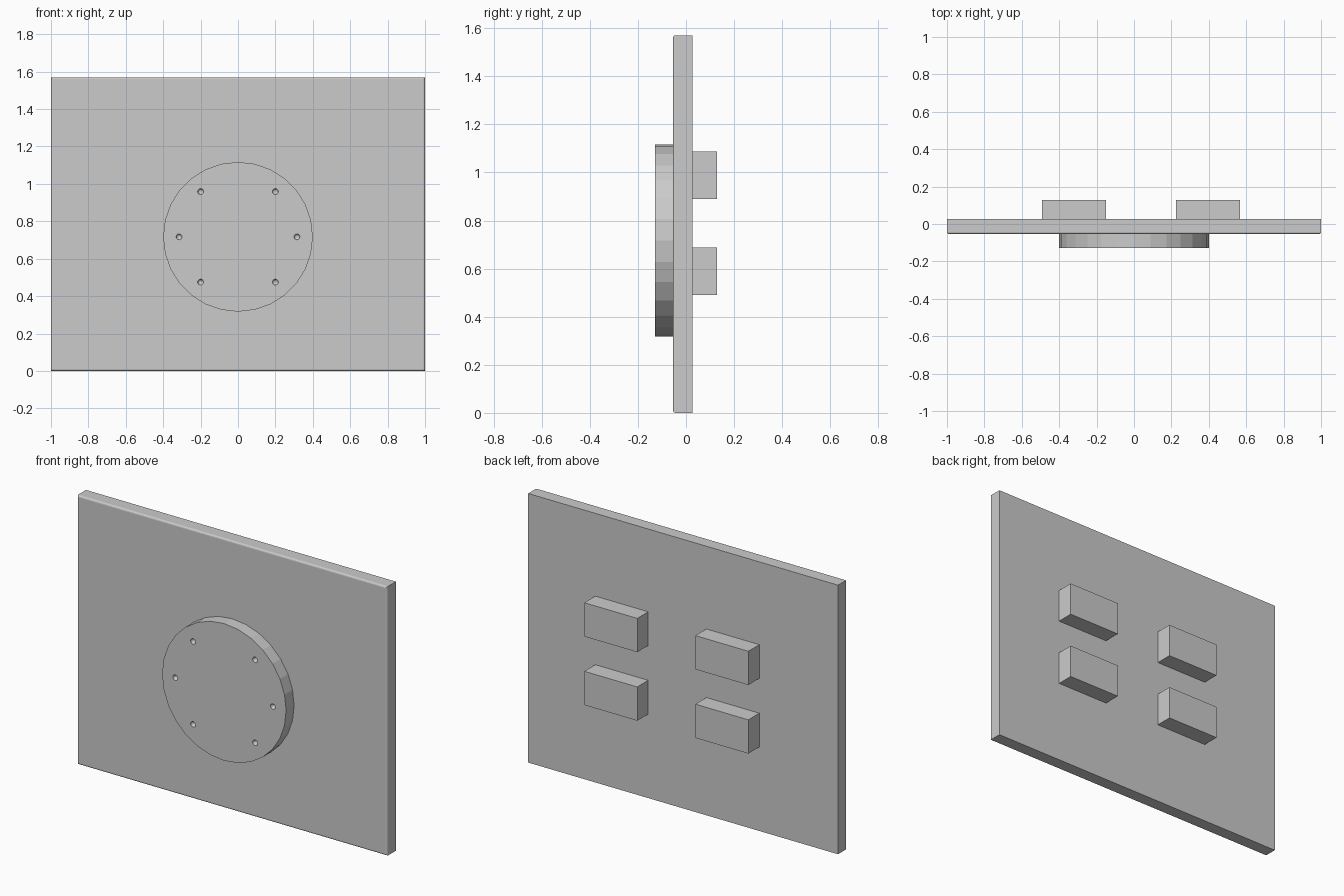
import bpy, bmesh, math
from mathutils import Matrix, Vector

if "Cube" in bpy.data.objects:
    bpy.data.objects.remove(bpy.data.objects["Cube"])

FRONT, PLATE_FRONT, PLATE_BACK, BACK = -0.128, -0.054, 0.027, 0.128
HEIGHT = 1.57
DISC_Z = 0.717


def make_object(name, bm):
    mesh = bpy.data.meshes.new(name)
    bm.to_mesh(mesh)
    bm.free()
    obj = bpy.data.objects.new(name, mesh)
    bpy.context.collection.objects.link(obj)
    return obj


def box_mesh(x0, x1, y0, y1, z0, z1):
    bm = bmesh.new()
    centre = Vector(((x0 + x1) / 2, (y0 + y1) / 2, (z0 + z1) / 2))
    size = Matrix.Diagonal((x1 - x0, y1 - y0, z1 - z0, 1))
    bmesh.ops.create_cube(bm, size=1, matrix=Matrix.Translation(centre) @ size)
    return bm


# Back plate with softly rounded front edges
bm = box_mesh(-1, 1, PLATE_FRONT, PLATE_BACK, 0, HEIGHT)
front_edges = [e for e in bm.edges
               if all(v.co.y < PLATE_FRONT + 1e-4 for v in e.verts)]
bmesh.ops.bevel(bm, geom=front_edges, offset=0.01, segments=3,
                profile=0.5, affect='EDGES')
plate = make_object("back_plate", bm)

# Round mounting disc on the front, 28 flat sides
bm = bmesh.new()
turn = Matrix.Rotation(math.pi / 2, 4, 'X')
bmesh.ops.create_cone(
    bm, cap_ends=True, segments=28, radius1=0.4, radius2=0.4,
    depth=PLATE_FRONT - FRONT,
    matrix=Matrix.Translation((0, (FRONT + PLATE_FRONT) / 2, DISC_Z)) @ turn)
disc = make_object("front_disc", bm)

# Six small screw holes sunk into the disc
bm = bmesh.new()
for side in (-1, 1):
    for x, z in ((0.315, 0), (0.2, 0.242), (0.2, -0.242)):
        bmesh.ops.create_uvsphere(
            bm, u_segments=16, v_segments=10, radius=0.016,
            matrix=Matrix.Translation((side * x, FRONT, DISC_Z + z)) @ turn)
cutter = make_object("hole_cutter", bm)
cutter.hide_render = True
cutter.hide_viewport = True
cut = disc.modifiers.new("screw_holes", 'BOOLEAN')
cut.operation = 'DIFFERENCE'
cut.solver = 'EXACT'
cut.object = cutter

# Four spacer blocks on the back
for x_name, x in (("left", -0.492), ("right", 0.225)):
    for z_name, z in (("lower", 0.49), ("upper", 0.89)):
        make_object(f"{z_name}_{x_name}_block",
                    box_mesh(x, x + 0.342, PLATE_BACK, BACK, z, z + 0.197))
